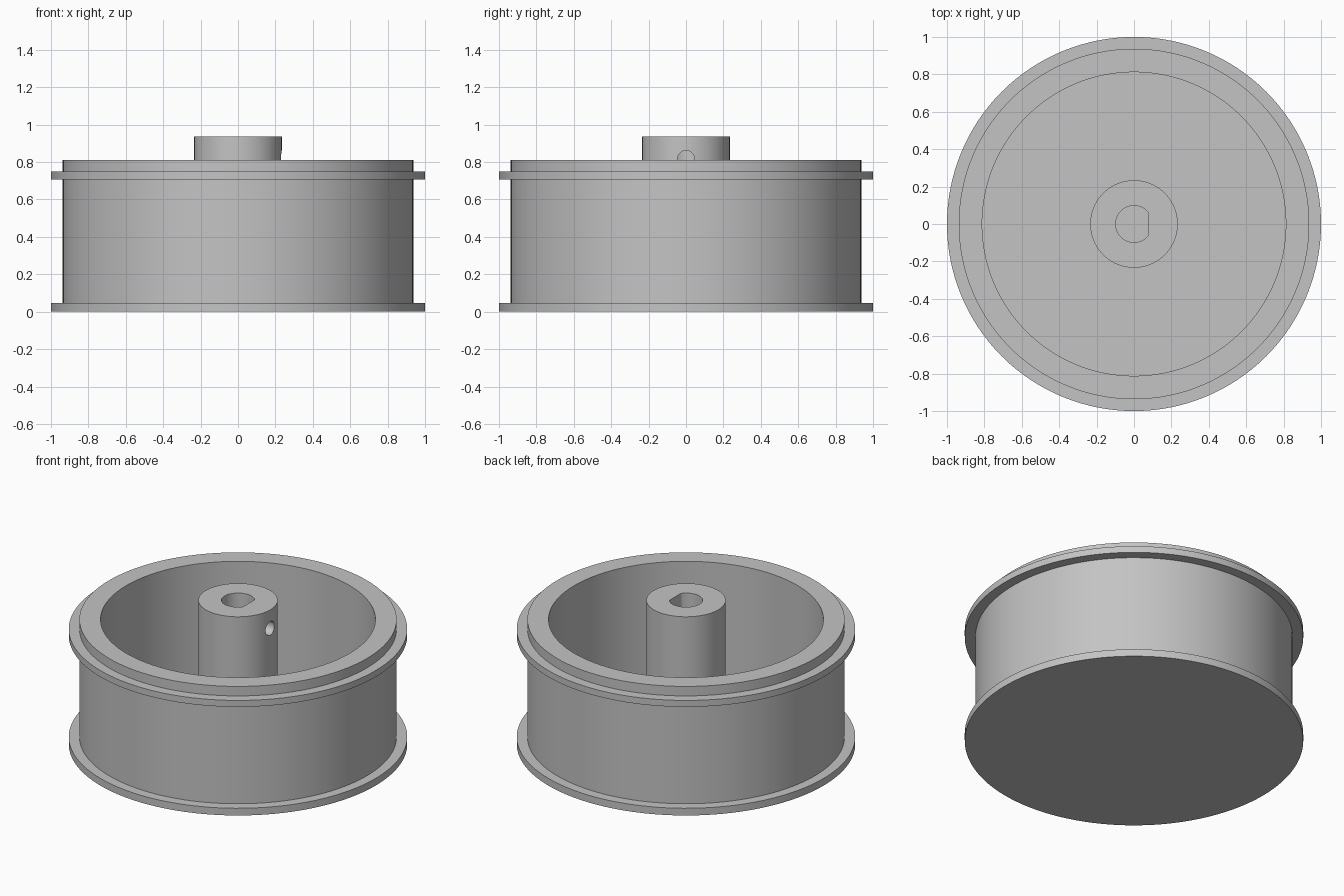
import bpy, bmesh, math
from mathutils import Matrix

if "Cube" in bpy.data.objects:
    bpy.data.objects.remove(bpy.data.objects["Cube"])

SEGMENTS = 128
FLOOR, TOP, HUB_TOP = 0.047, 0.812, 0.938

# Single grey plastic
grey = bpy.data.materials.new("grey_plastic")
grey.use_nodes = True
colour = (0.55, 0.55, 0.55, 1)
grey.diffuse_color = colour
grey.node_tree.nodes["Principled BSDF"].inputs["Base Color"].default_value = colour


def make_object(name, bm):
    bmesh.ops.recalc_face_normals(bm, faces=bm.faces)
    mesh = bpy.data.meshes.new(name)
    bm.to_mesh(mesh)
    bm.free()
    mesh.materials.append(grey)
    obj = bpy.data.objects.new(name, mesh)
    bpy.context.collection.objects.link(obj)
    return obj


def lathe(name, profile):
    """Revolve an (r, z) profile around the z axis."""
    bm = bmesh.new()
    verts = [bm.verts.new((r, 0, z)) for r, z in profile]
    edges = [bm.edges.new(pair) for pair in zip(verts, verts[1:])]
    bmesh.ops.spin(bm, geom=verts + edges, cent=(0, 0, 0), axis=(0, 0, 1),
                   angle=math.tau, steps=SEGMENTS, use_duplicate=False)
    bmesh.ops.remove_doubles(bm, verts=bm.verts, dist=1e-5)
    return make_object(name, bm)


def cylinder(name, radius, depth, matrix, segments=64, flat_x=None):
    """Solid cylinder, optionally flattened on its +x side."""
    bm = bmesh.new()
    bmesh.ops.create_cone(bm, cap_ends=True, segments=segments, radius1=radius,
                          radius2=radius, depth=depth)
    if flat_x is not None:
        for v in bm.verts:
            v.co.x = min(v.co.x, flat_x)
    bm.transform(matrix)
    return make_object(name, bm)


def cut(target, cutter):
    mod = target.modifiers.new("cut", 'BOOLEAN')
    mod.operation, mod.solver, mod.object = 'DIFFERENCE', 'EXACT', cutter
    bpy.context.view_layer.objects.active = target
    bpy.ops.object.modifier_apply(modifier=mod.name)
    bpy.data.objects.remove(cutter)


# Hollow drum with closed base, bottom flange and upper flange
drum = lathe("flanged_drum", [
    (0, 0), (1, 0), (1, FLOOR), (0.937, FLOOR), (0.937, 0.708), (1, 0.708),
    (1, 0.75), (0.937, 0.75), (0.937, TOP), (0.812, TOP), (0.812, FLOOR), (0, FLOOR)])

# Central hub, set slightly into the base
hub = cylinder("hub", 0.234, HUB_TOP - 0.02,
               Matrix.Translation((0, 0, (HUB_TOP + 0.02) / 2)), SEGMENTS)

# D-shaped shaft bore
cut(hub, cylinder("bore_cutter", 0.098, 2, Matrix.Translation((0, 0, 0.5)), flat_x=0.078))

# Set screw hole through the flat side of the hub
cut(hub, cylinder("screw_cutter", 0.045, 0.3,
                  Matrix.Translation((0.17, 0, 0.817)) @ Matrix.Rotation(math.pi / 2, 4, 'Y'), 48))

# Smooth round walls with crisp edges
for obj in (drum, hub):
    bpy.ops.object.select_all(action='DESELECT')
    obj.select_set(True)
    bpy.context.view_layer.objects.active = obj
    bpy.ops.object.shade_smooth_by_angle(angle=math.radians(30))
